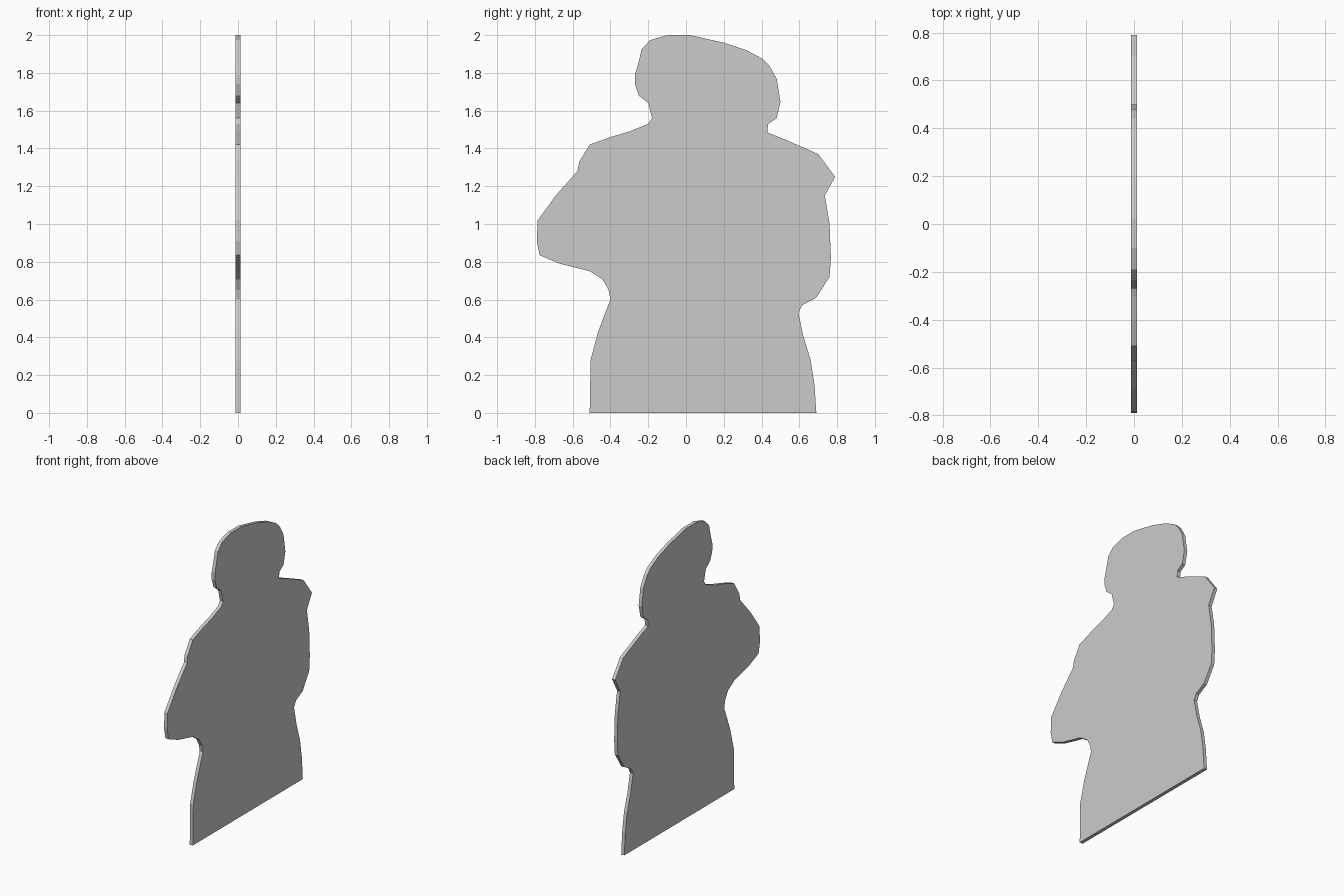
import bpy, bmesh

HALF_THICKNESS = 0.012

# Outline in (y, z), split into the parts of the silhouette
waist_front = [(-0.51, 0), (-0.505, 0.28), (-0.465, 0.43), (-0.42, 0.55), (-0.40, 0.60),
               (-0.41, 0.65), (-0.44, 0.705)]
elbow_front = [(-0.51, 0.75), (-0.67, 0.79), (-0.775, 0.835), (-0.79, 0.91), (-0.785, 1.02),
               (-0.69, 1.15), (-0.575, 1.28), (-0.565, 1.33)]
shoulder_front = [(-0.51, 1.42), (-0.40, 1.46), (-0.30, 1.49), (-0.20, 1.53), (-0.18, 1.56)]
head = [(-0.20, 1.64), (-0.25, 1.68), (-0.27, 1.74), (-0.27, 1.79), (-0.25, 1.86),
        (-0.235, 1.925), (-0.19, 1.973), (-0.10, 2), (0.02, 2), (0.20, 1.96), (0.32, 1.92),
        (0.405, 1.875), (0.44, 1.84), (0.48, 1.77), (0.50, 1.645), (0.48, 1.56), (0.435, 1.53)]
shoulder_back = [(0.43, 1.485), (0.53, 1.445), (0.70, 1.37), (0.79, 1.25)]
arm_back = [(0.735, 1.15), (0.76, 1.0), (0.767, 0.82), (0.76, 0.72), (0.69, 0.61)]
waist_back = [(0.615, 0.57), (0.595, 0.53), (0.62, 0.41), (0.66, 0.28), (0.68, 0.15), (0.69, 0)]

outline = (waist_front + elbow_front + shoulder_front + head
           + shoulder_back + arm_back + waist_back)

# Flat figure panel: one outline face extruded to its thickness
bm = bmesh.new()
face = bm.faces.new([bm.verts.new((-HALF_THICKNESS, y, z)) for y, z in outline])
result = bmesh.ops.extrude_face_region(bm, geom=[face], use_keep_orig=True)
moved = [g for g in result["geom"] if isinstance(g, bmesh.types.BMVert)]
bmesh.ops.translate(bm, verts=moved, vec=(2 * HALF_THICKNESS, 0, 0))
bmesh.ops.recalc_face_normals(bm, faces=bm.faces)

mesh = bpy.data.meshes.new("figure_cutout")
bm.to_mesh(mesh)
bm.free()
panel = bpy.data.objects.new("figure_cutout", mesh)
bpy.context.collection.objects.link(panel)
